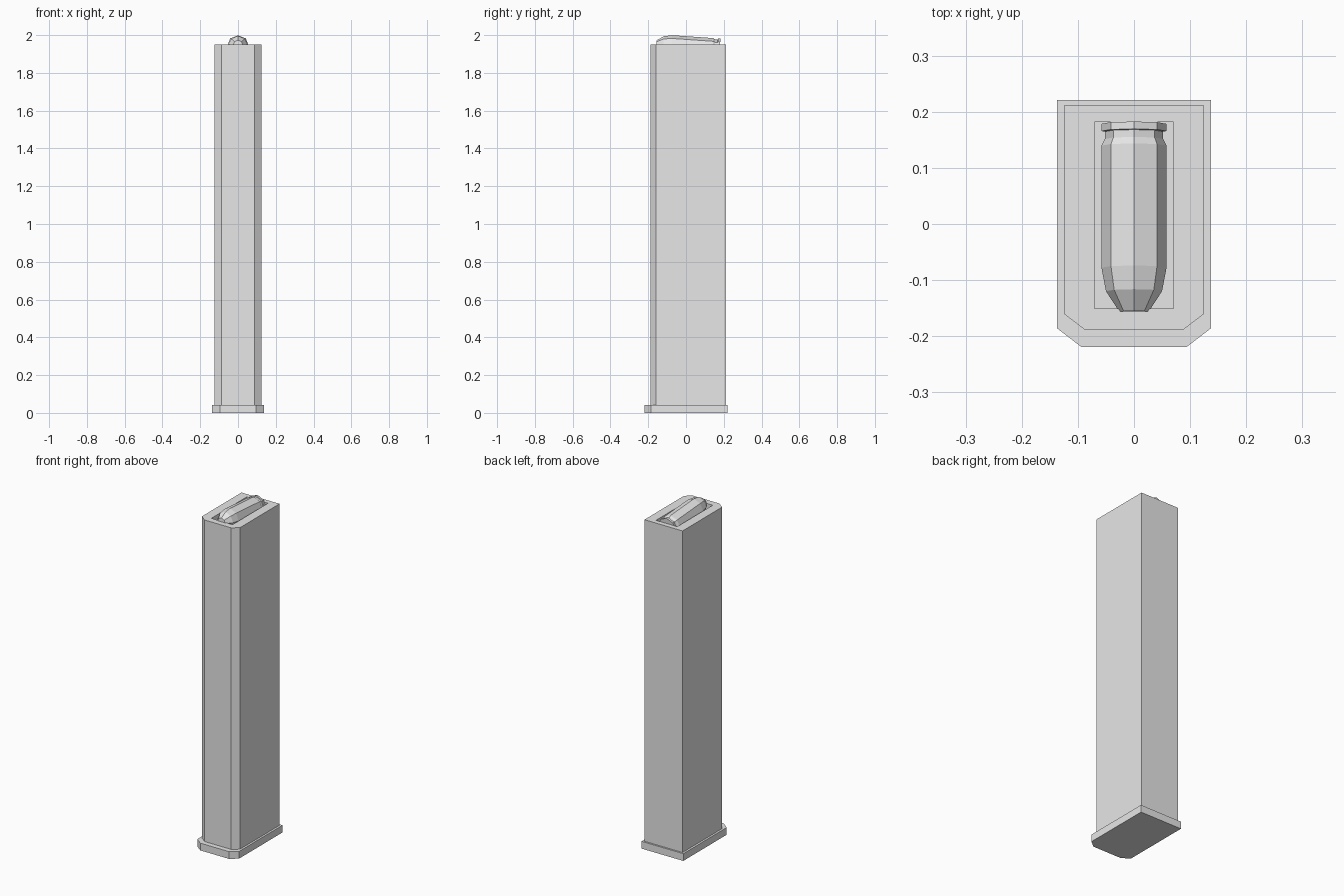
import bpy, bmesh, math
from mathutils import Matrix

cube = bpy.data.objects.get("Cube")
if cube:
    bpy.data.objects.remove(cube, do_unlink=True)

grey = bpy.data.materials.new("light grey")
grey.use_nodes = True
grey.diffuse_color = (0.8, 0.8, 0.8, 1)
grey.node_tree.nodes["Principled BSDF"].inputs["Base Color"].default_value = (0.8, 0.8, 0.8, 1)


def make_object(name, bm):
    bmesh.ops.recalc_face_normals(bm, faces=bm.faces)
    mesh = bpy.data.meshes.new(name)
    bm.to_mesh(mesh)
    bm.free()
    mesh.materials.append(grey)
    obj = bpy.data.objects.new(name, mesh)
    bpy.context.collection.objects.link(obj)
    return obj


def loft(name, rings, matrix=Matrix()):
    """Skin a list of equal-length vertex rings and cap both ends."""
    bm = bmesh.new()
    loops = [[bm.verts.new(matrix @ Matrix.Translation(p).translation) for p in r] for r in rings]
    n = len(loops[0])
    for a, b in zip(loops, loops[1:]):
        for i in range(n):
            j = (i + 1) % n
            bm.faces.new((a[i], a[j], b[j], b[i]))
    bm.faces.new(loops[0])
    bm.faces.new(loops[-1])
    return make_object(name, bm)


def prism(name, half_outline, z0, z1):
    """Extrude an outline mirrored across x = 0."""
    outline = half_outline + [(-x, y) for x, y in reversed(half_outline)]
    return loft(name, [[(x, y, z) for x, y in outline] for z in (z0, z1)])


# Base plate and tall casing, both with chamfered front corners
prism("base_plate", [(0.094, -0.219), (0.137, -0.186), (0.137, 0.221)], 0, 0.043)
casing = prism("casing", [(0.087, -0.189), (0.125, -0.16), (0.125, 0.211)], 0.043, 1.951)

# Rectangular well in the top of the casing
cutter = prism("well_cutter", [(0.07, -0.151), (0.07, 0.182)], 1.88, 2.1)
cutter.hide_render = True
cut = casing.modifiers.new("well", "BOOLEAN")
cut.operation = "DIFFERENCE"
cut.solver = "EXACT"
cut.object = cutter
bpy.context.view_layer.objects.active = casing
bpy.ops.object.modifier_apply(modifier=cut.name)
bpy.data.objects.remove(cutter, do_unlink=True)

# Eight-sided cartridge, nose forward and tipped slightly up
profile = [(-0.157, 0.026), (-0.12, 0.05), (-0.078, 0.058), (0.14, 0.058),
           (0.152, 0.052), (0.165, 0.052), (0.166, 0.058), (0.179, 0.058)]
rings = [[(r * math.sin(k * math.pi / 4), y, r * math.cos(k * math.pi / 4)) for k in range(8)]
         for y, r in profile]
tilt = Matrix.Translation((0, 0, 1.936)) @ Matrix.Rotation(math.radians(-4), 4, "X")
loft("cartridge", rings, tilt)
